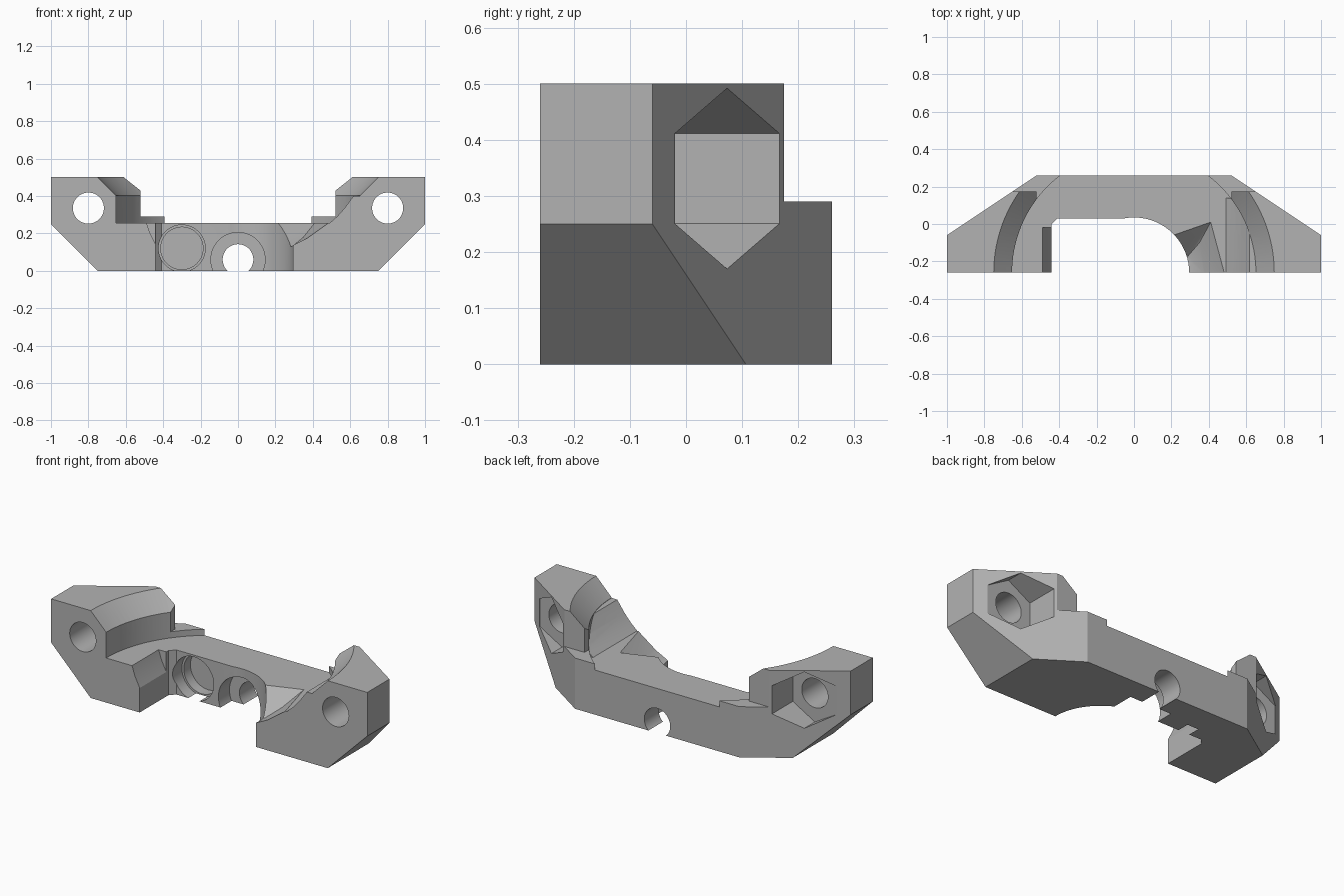
import bpy, bmesh, math
from mathutils import Vector

if "Cube" in bpy.data.objects:
    bpy.data.objects.remove(bpy.data.objects["Cube"], do_unlink=True)

grey = bpy.data.materials.new("plain_grey")
grey.use_nodes = True
grey.diffuse_color = (0.45, 0.45, 0.45, 1)
grey.node_tree.nodes["Principled BSDF"].inputs["Base Color"].default_value = grey.diffuse_color


def finish(name, bm):
    bmesh.ops.recalc_face_normals(bm, faces=bm.faces)
    mesh = bpy.data.meshes.new(name)
    bm.to_mesh(mesh)
    bm.free()
    mesh.materials.append(grey)
    ob = bpy.data.objects.new(name, mesh)
    bpy.context.collection.objects.link(ob)
    return ob


def prism(name, profile, low, high, axis="Z"):
    """Extrude a profile in (x, y) along Z or in (x, z) along Y."""
    bm = bmesh.new()
    place = (lambda a, b, t: (a, b, t)) if axis == "Z" else (lambda a, b, t: (a, t, b))
    face = bm.faces.new([bm.verts.new(place(a, b, low)) for a, b in profile])
    moved = bmesh.ops.extrude_face_region(bm, geom=[face])["geom"]
    verts = [v for v in moved if isinstance(v, bmesh.types.BMVert)]
    bmesh.ops.translate(bm, verts=verts, vec=place(0, 0, high - low))
    return finish(name, bm)


def ring(cx, cy, r, n, start=0):
    return [(cx + r * math.cos(start + math.tau * i / n),
             cy + r * math.sin(start + math.tau * i / n)) for i in range(n)]


def rect(x0, x1, y0, y1):
    return [(x0, y0), (x1, y0), (x1, y1), (x0, y1)]


def hull(name, points):
    bm = bmesh.new()
    for p in points:
        bm.verts.new(p)
    result = bmesh.ops.convex_hull(bm, input=bm.verts)
    bmesh.ops.delete(bm, geom=result["geom_interior"], context="VERTS")
    return finish(name, bm)


def combine(tool, operation="DIFFERENCE"):
    mod = body.modifiers.new(tool.name, "BOOLEAN")
    mod.operation, mod.object, mod.solver = operation, tool, "EXACT"
    bpy.context.view_layer.objects.active = body
    bpy.ops.object.modifier_apply(modifier=mod.name)
    bpy.data.objects.remove(tool, do_unlink=True)


FRONT, DECK = -0.26, 0.255

# Block with slanted back corners and chamfered lower ends
body = prism("bracket_body", [(-1, FRONT), (1, FRONT), (1, -0.06), (0.52, 0.26),
                              (-0.52, 0.26), (-1, -0.06)], 0, 0.5)
bm = bmesh.new()
bm.from_mesh(body.data)
for side in (-1, 1):
    bmesh.ops.bisect_plane(bm, geom=bm.verts[:] + bm.edges[:] + bm.faces[:],
                           plane_co=(side, 0, 0.25), plane_no=(side, 0, -1), clear_outer=True)
    bmesh.ops.holes_fill(bm, edges=[e for e in bm.edges if e.is_boundary])
bmesh.ops.recalc_face_normals(bm, faces=bm.faces)
bm.to_mesh(body.data)
bm.free()

# Round seat between the towers, flared at the top
combine(prism("seat_cut", ring(0, FRONT, 0.652, 128), DECK, 0.6))
bm = bmesh.new()
bmesh.ops.create_cone(bm, cap_ends=True, segments=128, radius1=0.65, radius2=0.85, depth=0.2)
bmesh.ops.translate(bm, verts=bm.verts, vec=(0, FRONT, 0.5))
combine(finish("flare_cut", bm))

# Step behind the towers and square inner tower ends
combine(prism("back_step_cut", rect(-1.1, 1.1, 0.175, 0.4), 0.29, 0.6))
combine(prism("tower_end_cut", rect(-0.52, 0.52, 0.1, 0.4), 0.29, 0.6))

# Curved ramp on the left tower
combine(prism("ramp", [(0.47, 0.2), (0.485, 0.25), (0.53, 0.29), (0.57, 0.335),
                       (0.61, 0.39), (0.617, 0.4), (0.69, 0.4), (0.69, 0.2)],
              FRONT, 0.14, "Y"), "UNION")

# Front opening: squared on the right, rounded on the left
combine(prism("opening_cut", [(-0.44, -0.4), (-0.44, 0), (-0.41, 0.03), (0, 0.03),
                              (0.05, 0.03), (0.05, -0.4)], -0.1, 0.6))
combine(prism("round_opening_cut", ring(0, FRONT, 0.295, 96), -0.1, 0.6))
combine(prism("arm_bevel_cut", [(-0.49, 0.26), (-0.47, 0.2), (-0.44, 0.14), (-0.4, 0.14),
                                (-0.4, 0.3), (-0.49, 0.3)], -0.4, -0.02, "Y"))

# Slanted scoop into the left arm
combine(hull("scoop_cut", [(0.21, -0.06, DECK), (0.41, 0.01, DECK), (0.485, -0.27, DECK),
                           (0.21, -0.06, 0.3), (0.41, 0.01, 0.3), (0.485, -0.27, 0.3),
                           (0.38, -0.27, 0.18), (0.35, -0.1, 0.18), (0.29, -0.17, 0.13),
                           (0.28, -0.27, 0.13), (0.1, -0.27, 0.13), (0.1, -0.27, 0.3)]))

# Round recesses and centre hole in the middle wall
combine(prism("recess_cut", ring(-0.3, 0.12, 0.125, 64), -0.1, 0.1, "Y"))
combine(prism("inner_recess_cut", ring(-0.3, 0.12, 0.113, 64), 0, 0.16, "Y"))
combine(prism("counterbore_cut", ring(0, 0.06, 0.145, 64), -0.1, 0.13, "Y"))
combine(prism("centre_hole_cut", ring(0, 0.06, 0.082, 48), -0.1, 0.4, "Y"))

# Bolt holes with six-sided nut pockets opening at the back
for side in (-1, 1):
    combine(prism("bolt_hole_cut", ring(side * 0.8, 0.335, 0.083, 48), -0.5, 0.4, "Y"))
    combine(prism("nut_pocket_cut", ring(side * 0.8, 0.331, 0.161, 6, math.pi / 2),
                  -0.022, 0.4, "Y"))

bpy.ops.object.select_all(action="DESELECT")
body.select_set(True)
bpy.context.view_layer.objects.active = body
bpy.ops.object.shade_smooth_by_angle(angle=math.radians(25))
